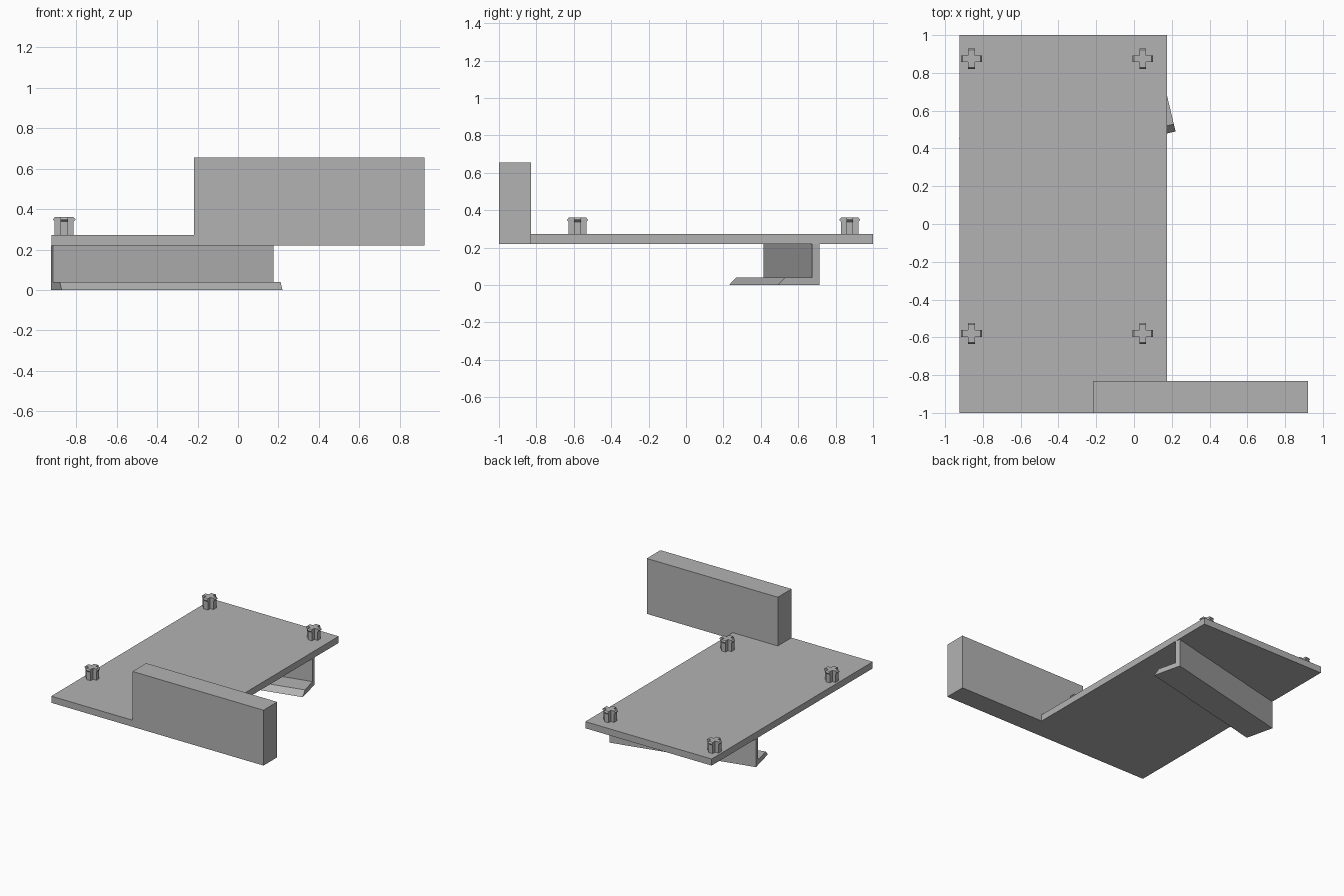
import bpy
from math import radians
from mathutils import Matrix, Vector

if "Cube" in bpy.data.objects:
    bpy.data.objects.remove(bpy.data.objects["Cube"], do_unlink=True)

grey = bpy.data.materials.new("plain grey")
grey.use_nodes = True
color = (0.45, 0.45, 0.45, 1)
grey.diffuse_color = color
grey.node_tree.nodes["Principled BSDF"].inputs["Base Color"].default_value = color


def prism(profile, x0, x1):
    """Extrude a counter-clockwise (y, z) profile along x."""
    n = len(profile)
    verts = [Vector((x, y, z)) for x in (x0, x1) for y, z in profile]
    faces = [tuple(reversed(range(n))), tuple(range(n, 2 * n))]
    faces += [(i, (i + 1) % n, n + (i + 1) % n, n + i) for i in range(n)]
    return verts, faces


def box(x0, x1, y0, y1, z0, z1):
    return prism([(y0, z0), (y1, z0), (y1, z1), (y0, z1)], x0, x1)


def make(name, *pieces):
    """Join (verts, faces) pieces into one object."""
    verts, faces = [], []
    for v, f in pieces:
        faces += [tuple(i + len(verts) for i in face) for face in f]
        verts += v
    mesh = bpy.data.meshes.new(name)
    mesh.from_pydata(verts, [], faces)
    mesh.materials.append(grey)
    obj = bpy.data.objects.new(name, mesh)
    bpy.context.collection.objects.link(obj)
    return obj


# Flat plate and the upright block at its front edge
PLATE_LOW, PLATE_TOP = 0.22, 0.272
make("base_plate", box(-0.923, 0.175, -1, 1, PLATE_LOW, PLATE_TOP))
make("front_block", box(-0.217, 0.922, -1, -0.83, PLATE_LOW, 0.655))

# Angled L bracket under the plate: bevelled lip and upright wall
lip = 0.04
bracket = make("angled_bracket", prism(
    [(0, 0), (0.23, 0), (0.23, PLATE_LOW), (0.19, PLATE_LOW), (0.19, lip), (lip, lip)],
    -1.123, 0))
bracket.location = (0.22, 0.49, 0)
bracket.rotation_euler.z = radians(13.4)

# Cross-shaped snap pegs: four barbed arms around a square core
half = 0.018
height = 0.088
arm = [(half, 0), (0.047, 0), (0.047, 0.066), (0.055, 0.074),
       (0.055, 0.078), (0.047, height), (half, height)]


def peg(name, x, y):
    pieces = [box(-half, half, -half, half, 0, height)]
    for quarter in range(4):
        verts, faces = prism(arm, -half, half)
        turn = Matrix.Rotation(radians(90 * quarter), 3, "Z")
        pieces.append(([turn @ v for v in verts], faces))
    make(name, *pieces).location = (x, y, PLATE_TOP)


for side, x in (("right", -0.86), ("left", 0.046)):
    for end, y in (("front", -0.58), ("back", 0.875)):
        peg(f"{end}_{side}_peg", x, y)
